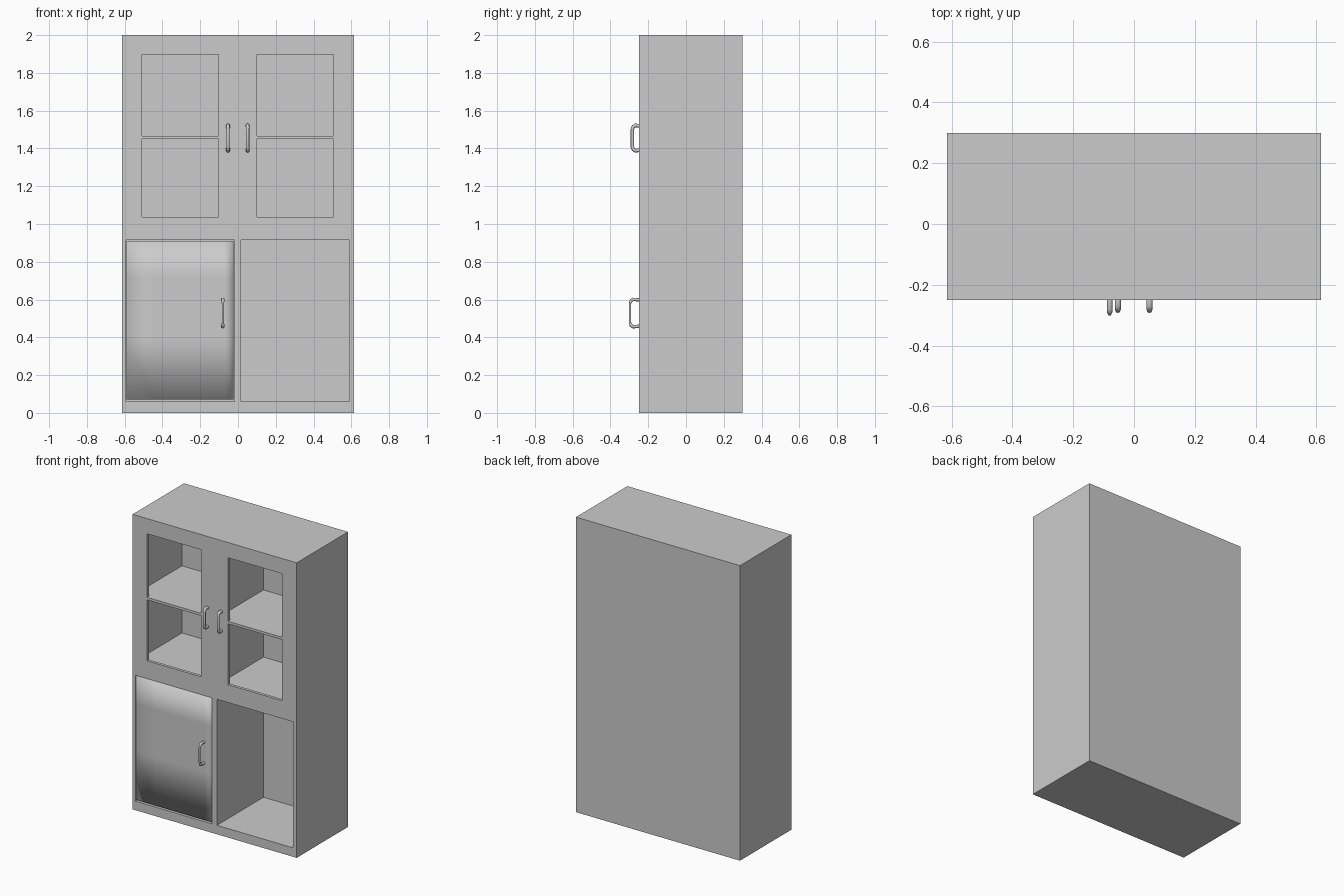
import bpy, bmesh
from mathutils import Vector

if "Cube" in bpy.data.objects:
    bpy.data.objects.remove(bpy.data.objects["Cube"])


def box(name, lo, hi):
    lo, hi = Vector(lo), Vector(hi)
    bm = bmesh.new()
    bmesh.ops.create_cube(bm, size=1)
    for v in bm.verts:
        v.co = Vector((v.co[i] * (hi[i] - lo[i]) + (hi[i] + lo[i]) / 2 for i in range(3)))
    me = bpy.data.meshes.new(name)
    bm.to_mesh(me)
    bm.free()
    ob = bpy.data.objects.new(name, me)
    bpy.context.collection.objects.link(ob)
    return ob


def select(ob):
    bpy.ops.object.select_all(action='DESELECT')
    ob.select_set(True)
    bpy.context.view_layer.objects.active = ob


def cut(target, lo, hi):
    cutter = box("cutter", lo, hi)
    cutter.hide_render = True
    select(target)
    mod = target.modifiers.new("cut", 'BOOLEAN')
    mod.operation = 'DIFFERENCE'
    mod.solver = 'EXACT'
    mod.object = cutter
    bpy.ops.object.modifier_apply(modifier=mod.name)
    bpy.data.objects.remove(cutter)


def handle(name, x, z0, z1, y_out, r_mid, r_end):
    # Bar bent back to the cabinet face, with thicker ends
    y0, c = -0.245, 0.016
    yo = y_out + r_mid
    half = [(y0, z0 + r_end + 0.003, r_end), (yo + c, z0 + r_end, r_end),
            (yo + c * 0.35, z0 + r_end + c * 0.4, r_end),
            (yo, z0 + r_end + c * 1.3, r_mid)]
    pts = half + [(y, z0 + z1 - z, r) for y, z, r in reversed(half)]
    cu = bpy.data.curves.new(name, 'CURVE')
    cu.dimensions = '3D'
    cu.bevel_depth = 1
    cu.bevel_resolution = 2
    cu.use_fill_caps = True
    sp = cu.splines.new('POLY')
    sp.points.add(len(pts) - 1)
    for p, (y, z, r) in zip(sp.points, pts):
        p.co = (x, y, z, 1)
        p.radius = r
    ob = bpy.data.objects.new(name, cu)
    bpy.context.collection.objects.link(ob)
    select(ob)
    bpy.ops.object.convert(target='MESH')
    bpy.ops.object.shade_smooth_by_angle(angle=1.0)


# Cabinet body with hollow compartments behind a thin front frame
F, FI, B = -0.25, -0.23, 0.25
body = box("cabinet_body", (-0.615, F, 0), (0.615, 0.30, 2))
for x0, x1 in ((-0.595, -0.018), (0.016, 0.59)):
    for z0, z1 in ((0.06, 0.97), (1.01, 1.45), (1.465, 1.97)):
        cut(body, (x0, FI, z0), (x1, B, z1))
    # Lower doorway
    cut(body, (x0 + 0.001, F - 0.1, 0.061), (x1 - 0.001, 0, 0.915))
# Upper window openings
for x0, x1 in ((-0.508, -0.104), (0.10, 0.505)):
    for z0, z1 in ((1.036, 1.449), (1.466, 1.897)):
        cut(body, (x0, F - 0.1, z0), (x1, 0, z1))

# Lower left door, softly shaded panel
door = box("lower_door", (-0.59, F, 0.072), (-0.024, -0.23, 0.911))
bm = bmesh.new()
bm.from_mesh(door.data)
for axis, values in ((0, (-0.45, -0.07)), (2, (0.40, 0.72))):
    for v in values:
        co, no = Vector((0, 0, 0)), Vector((0, 0, 0))
        co[axis], no[axis] = v, 1
        bmesh.ops.bisect_plane(bm, geom=bm.verts[:] + bm.edges[:] + bm.faces[:],
                               plane_co=co, plane_no=no)
for f in bm.faces:
    f.smooth = True
bm.to_mesh(door.data)
bm.free()

# Handles
for side, x in (("left", -0.053), ("right", 0.051)):
    handle("upper_handle_" + side, x, 1.378, 1.532, -0.293, 0.009, 0.010)
handle("lower_handle", -0.08, 0.447, 0.61, -0.302, 0.006, 0.009)
